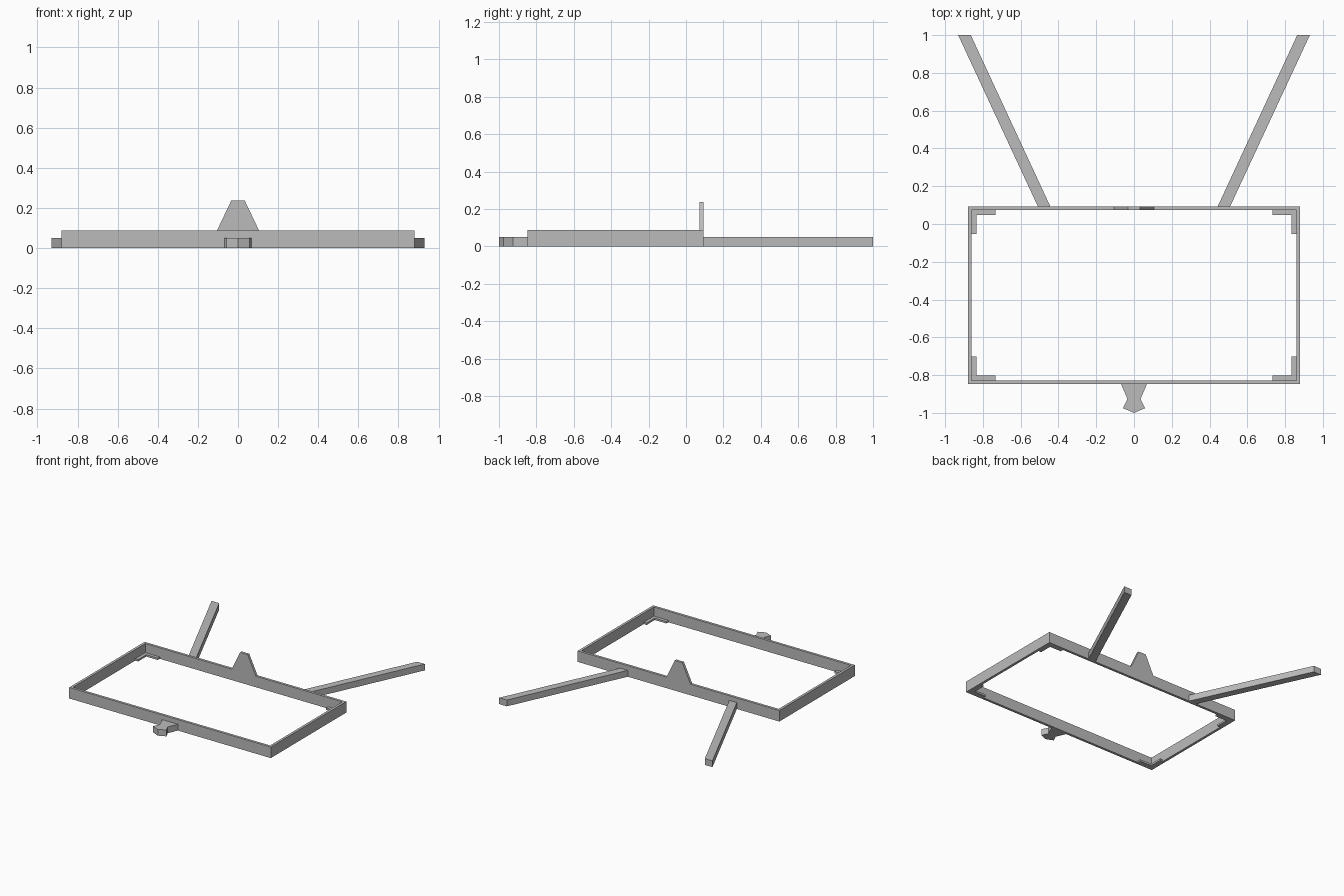
import bpy
import bmesh

cube = bpy.data.objects.get("Cube")
if cube:
    bpy.data.objects.remove(cube, do_unlink=True)

grey = bpy.data.materials.new("plain_grey")
grey.use_nodes = True
colour = (0.5, 0.5, 0.5, 1)
grey.diffuse_color = colour
grey.node_tree.nodes["Principled BSDF"].inputs["Base Color"].default_value = colour

# Main dimensions
HALF_W, FRONT, BACK, WALL = 0.88, -0.848, 0.093, 0.02
FRAME_H, ARM_H, LEDGE_H = 0.087, 0.05, 0.015


def add_object(name, bm):
    bmesh.ops.recalc_face_normals(bm, faces=bm.faces)
    mesh = bpy.data.meshes.new(name)
    bm.to_mesh(mesh)
    bm.free()
    mesh.materials.append(grey)
    obj = bpy.data.objects.new(name, mesh)
    bpy.context.collection.objects.link(obj)
    return obj


def prism(name, points, offset):
    """Extrude a flat outline along an offset."""
    bm = bmesh.new()
    face = bm.faces.new([bm.verts.new(p) for p in points])
    new = bmesh.ops.extrude_face_region(bm, geom=[face])["geom"]
    verts = [v for v in new if isinstance(v, bmesh.types.BMVert)]
    bmesh.ops.translate(bm, verts=verts, vec=offset)
    return add_object(name, bm)


def plan(name, outline, height):
    return prism(name, [(x, y, 0) for x, y in outline], (0, 0, height))


# Rectangular frame: a wall section swept round four mitred corners
bm = bmesh.new()
rings = []
for sx, sy in ((-1, -1), (1, -1), (1, 1), (-1, 1)):
    section = []
    for inset, z in ((0, 0), (0, FRAME_H), (WALL, FRAME_H), (WALL, 0)):
        y = BACK - inset if sy > 0 else FRONT + inset
        section.append(bm.verts.new((sx * (HALF_W - inset), y, z)))
    rings.append(section)
for i in range(4):
    a, b = rings[i], rings[(i + 1) % 4]
    for j in range(4):
        k = (j + 1) % 4
        bm.faces.new((a[j], a[k], b[k], b[j]))
add_object("frame", bm)

# Thin L-shaped ledges inside the corners
LEG, LEDGE_W = 0.126, 0.025
for side, sx in (("left", 1), ("right", -1)):
    for end, edge, sy in (("front", FRONT + WALL, 1), ("back", BACK - WALL, -1)):
        shape = ((0, 0), (LEG, 0), (LEG, LEDGE_W), (LEDGE_W, LEDGE_W),
                 (LEDGE_W, LEG), (0, LEG))
        outline = [(sx * (HALF_W - WALL - u), edge + sy * v) for u, v in shape]
        plan(f"{end}_{side}_corner_ledge", outline, LEDGE_H)

    # Splayed rear arms
    arm = ((0.443, BACK), (0.509, BACK), (0.931, 1), (0.864, 1))
    plan(f"{side}_rear_arm", [(sx * x, y) for x, y in arm], ARM_H)

# Upright tapered tab on the back wall
prism("back_tab",
      [(-0.105, BACK, FRAME_H), (0.105, BACK, FRAME_H),
       (0.033, BACK, 0.238), (-0.033, BACK, 0.238)],
      (0, -WALL, 0))

# Waisted, pointed latch on the front wall
half = [(0.068, FRONT), (0.035, -0.926), (0.058, -0.975)]
plan("front_latch",
     half + [(0, -1)] + [(-x, y) for x, y in reversed(half)], ARM_H)
